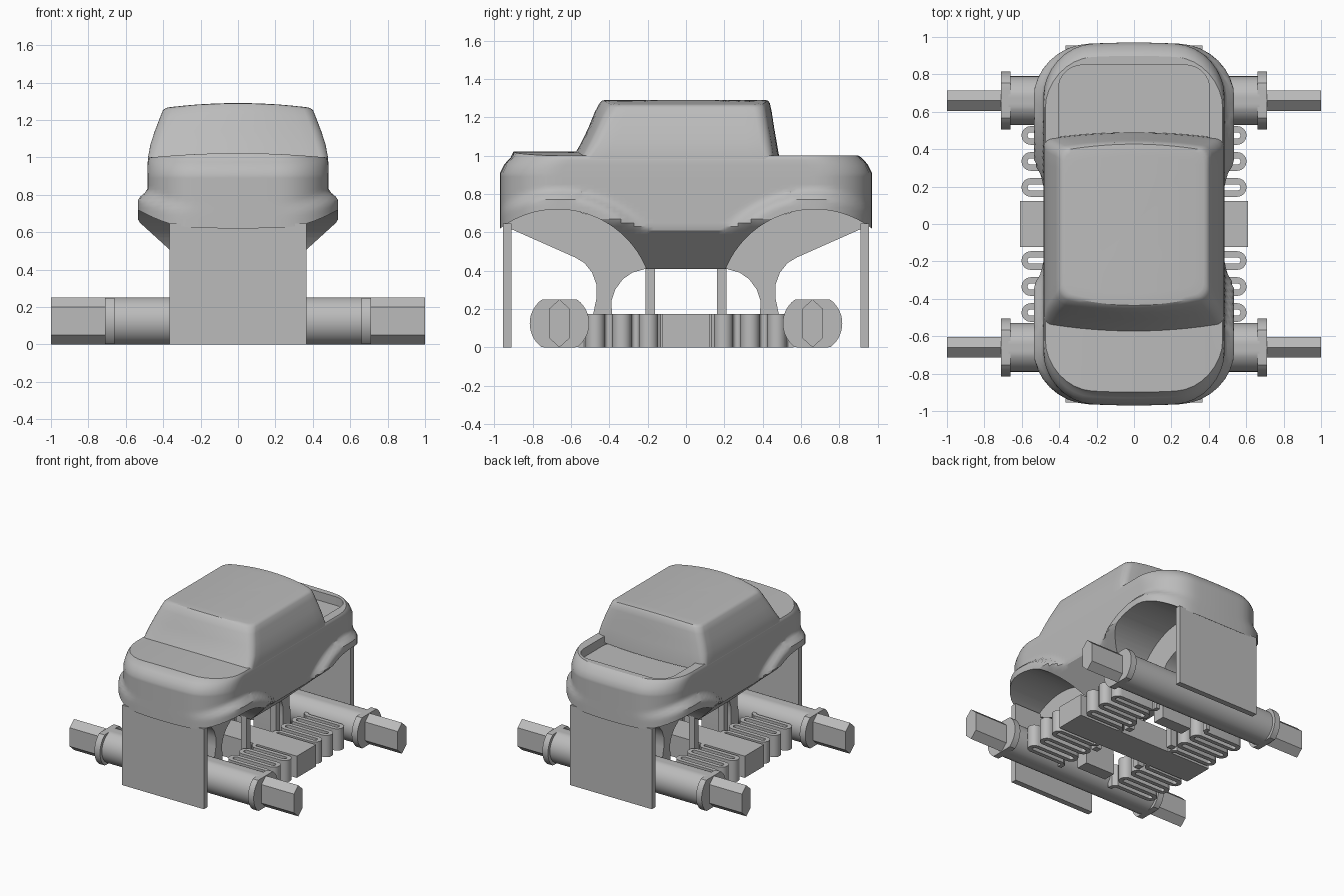
import bpy, bmesh, math

if "Cube" in bpy.data.objects:
    bpy.data.objects.remove(bpy.data.objects["Cube"])

grey = bpy.data.materials.new("light_grey")
grey.diffuse_color = (0.5, 0.5, 0.5, 1)
grey.use_nodes = True
grey.node_tree.nodes["Principled BSDF"].inputs["Base Color"].default_value = grey.diffuse_color


def activate(ob):
    bpy.ops.object.select_all(action='DESELECT')
    ob.select_set(True)
    bpy.context.view_layer.objects.active = ob


def loft(name, rings, smooth=True):
    """Closed solid skinned through rings of equal point count."""
    bm = bmesh.new()
    rows = [[bm.verts.new(p) for p in r] for r in rings]
    n = len(rows[0])
    for a, b in zip(rows, rows[1:]):
        for i in range(n):
            j = (i + 1) % n
            bm.faces.new((a[i], a[j], b[j], b[i]))
    bm.faces.new(rows[0][::-1])
    bm.faces.new(rows[-1])
    bmesh.ops.recalc_face_normals(bm, faces=bm.faces[:])
    me = bpy.data.meshes.new(name)
    bm.to_mesh(me)
    bm.free()
    ob = bpy.data.objects.new(name, me)
    bpy.context.collection.objects.link(ob)
    me.materials.append(grey)
    if smooth:
        activate(ob)
        bpy.ops.object.shade_smooth_by_angle(angle=math.radians(30))
    return ob


def box(name, x0, x1, y0, y1, z0, z1):
    return loft(name, [[(x0, y0, z), (x1, y0, z), (x1, y1, z), (x0, y1, z)]
                       for z in (z0, z1)], False)


def prism_x(name, profile, x0, x1, smooth=True):
    return loft(name, [[(x, y, z) for y, z in profile] for x in (x0, x1)], smooth)


def rounded_rect(a, b, r, nx=10, ny=40, nc=8):
    """Plan outline with half width a, half length b, corner radius r."""
    pts = []
    for k, (sx, sy) in enumerate(((1, 1), (-1, 1), (-1, -1), (1, -1))):
        cx, cy = sx * (a - r), sy * (b - r)
        for i in range(nc + 1):
            t = math.pi / 2 * (k + i / nc)
            pts.append((cx + r * math.cos(t), cy + r * math.sin(t)))
        n = nx if k % 2 == 0 else ny
        for i in range(1, n):
            f = i / n
            if k % 2 == 0:
                pts.append((cx * (1 - 2 * f), sy * b))
            else:
                pts.append((sx * a, cy * (1 - 2 * f)))
    return pts


def cut(ob, cutter):
    m = ob.modifiers.new("cut", 'BOOLEAN')
    m.operation, m.solver, m.object = 'DIFFERENCE', 'EXACT', cutter
    activate(ob)
    bpy.ops.object.modifier_apply(modifier=m.name)
    bpy.data.objects.remove(cutter)


def smoothstep(t):
    t = max(0, min(1, t))
    return t * t * (3 - 2 * t)


# Truck body: stacked outlines with flared arches and tucked-in sills
WHEEL_Y, ARCH_Z = 0.67, 0.22


def body_ring(z, a, b, r):
    ring = []
    for x, y in rounded_rect(a, b, r):
        y += math.copysign(0.03, y) * max(0, 1 - (x / 0.48) ** 2) * smoothstep((abs(y) - 0.6) / 0.3)
        d = math.hypot(abs(y) - WHEEL_Y, z - ARCH_Z)
        x *= 1 + 0.105 * smoothstep((0.61 - d) / 0.06)
        lim = 0.26 + 1.1 * (z - 0.41)
        ring.append((max(-lim, min(lim, x)), y, z))
    return ring


def hood_height(x, y):
    return 1.0 + 0.022 * max(0, 1 - (x / 0.46) ** 2) * smoothstep(-y / 0.3)


rings = [body_ring(0.41 + 0.02 * i, 0.485, 0.94, 0.26) for i in range(26)]
rings += [body_ring(z, a, b, 0.26) for z, a, b in
          ((0.95, 0.484, 0.92), (0.975, 0.483, 0.90), (0.99, 0.48, 0.885))]
edge = body_ring(1.0, 0.474, 0.87, 0.25)
for s in (1, 0.95, 0.85, 0.7, 0.5, 0.25, 0.03):
    rings.append([(x * s, y * s, hood_height(x * s, y * s)) for x, y, z in edge])
body = loft("truck_body", rings)

# Wheel arches and shallow cargo bed
for s in (-1, 1):
    circle = [(s * WHEEL_Y + 0.5 * math.cos(2 * math.pi * i / 96),
               ARCH_Z + 0.5 * math.sin(2 * math.pi * i / 96)) for i in range(96)]
    cut(body, prism_x("arch_cutter", circle, -1, 1))
bed = rounded_rect(0.405, 0.25, 0.13, 4, 4, 8)
cut(body, loft("bed_cutter", [[(x, y + 0.6, z) for x, y in bed] for z in (0.93, 1.2)]))
activate(body)
bpy.ops.object.shade_smooth_by_angle(angle=math.radians(30))

# Cabin with curved sides, raked windscreen and crowned roof
rings = []
for z, a, front, back, r in ((0.95, 0.482, -0.56, 0.455, 0.03), (1.0, 0.481, -0.53, 0.45, 0.04),
                             (1.07, 0.468, -0.49, 0.438, 0.05), (1.14, 0.445, -0.455, 0.425, 0.05),
                             (1.21, 0.418, -0.42, 0.412, 0.05), (1.25, 0.402, -0.395, 0.402, 0.05),
                             (1.263, 0.388, -0.38, 0.392, 0.05)):
    mid, half = (front + back) / 2, (back - front) / 2
    ring = []
    for x, y in rounded_rect(a, half, r, 12, 12, 5):
        c = max(0, 1 - (x / a) ** 2)
        bow = (-0.055 if y < 0 else 0.035) * c * abs(y / half)
        ring.append((x, y + mid + bow, z + 0.025 * c * smoothstep((z - 1.1) / 0.16)))
    rings.append(ring)
top = rings[-1]
for s in (0.96, 0.85, 0.65, 0.4, 0.03):
    rings.append([(x * s, y * s, 1.265 + 0.025 * max(0, 1 - (x * s / 0.388) ** 2))
                  for x, y, z in top])
loft("cabin", rings)

# Bumper plates, axles, struts and posts at both ends
strut = [(0.21, 0.41), (0.28, 0.39), (0.33, 0.355), (0.37, 0.30), (0.39, 0.24), (0.385, 0.17),
         (0.385, 0), (0.485, 0), (0.485, 0.17), (0.468, 0.25), (0.468, 0.33), (0.49, 0.39),
         (0.53, 0.44), (0.58, 0.47), (0.93, 0.625), (0.93, 0.67), (0.67, 0.74), (0.4, 0.66),
         (0.2, 0.5)]
for s, end in ((-1, "front"), (1, "rear")):
    box(end + "_plate", -0.365, 0.365, *sorted((s * 0.91, s * 0.955)), 0, 0.645)
    prism_x(end + "_strut", [(s * y, z) for y, z in strut], -0.13, 0.13)

    def axle_profile(r):
        return [(s * 0.66 + r * math.cos(2 * math.pi * i / 48),
                 0.125 + max(-0.125, min(0.125, r * math.sin(2 * math.pi * i / 48))))
                for i in range(48)]

    prism_x(end + "_axle", axle_profile(0.13), -0.67, 0.67)
    hexagon = [(s * 0.66 + y, z) for y, z in ((0, 0.25), (0.055, 0.2), (0.055, 0.05),
                                              (0, 0), (-0.055, 0.05), (-0.055, 0.2))]
    for sx, side in ((-1, "left"), (1, "right")):
        prism_x(f"{end}_{side}_flange", axle_profile(0.155), sx * 0.66, sx * 0.71)
        prism_x(f"{end}_{side}_hex_hub", hexagon, sx * 0.7, sx * 1.0, False)
        box(f"{end}_{side}_post", sx * 0.2 - 0.025, sx * 0.2 + 0.025,
            s * 0.187 - 0.025, s * 0.187 + 0.025, 0, 0.45)

        # Serpentine spring between the cross bar and the axle
        lines = [0.162, 0.229, 0.301, 0.368, 0.440, 0.507]
        path = [(0.24, 0.11), (0.24, 0.14)]
        for i in range(0, 6, 2):
            for k, (cx, d) in enumerate(((0.552, 1), (0.26, -1))):
                if i + k + 1 >= len(lines):
                    continue
                y0, y1 = lines[i + k], lines[i + k + 1]
                for j in range(9):
                    t = -math.pi / 2 + math.pi * j / 8
                    path.append((cx + d * (y1 - y0) / 2 * math.cos(t),
                                 (y0 + y1) / 2 + (y1 - y0) / 2 * math.sin(t)))
            if i == 0:
                path.insert(2, (0.262, 0.162))
        path += [(0.262, 0.507), (0.24, 0.525), (0.24, 0.56)]
        rings = []
        for i, (x, y) in enumerate(path):
            p, q = path[max(i - 1, 0)], path[min(i + 1, len(path) - 1)]
            dx, dy = q[0] - p[0], q[1] - p[1]
            k = 0.0165 / math.hypot(dx, dy)
            l, r = (x - dy * k, y + dx * k), (x + dy * k, y - dx * k)
            rings.append([(sx * u, s * v, z) for (u, v), z in
                          ((l, 0), (r, 0), (r, 0.175), (l, 0.175))])
        loft(f"{end}_{side}_spring", rings)

# Cross bar in the middle of the chassis
box("cross_bar", -0.61, 0.61, -0.122, 0.122, 0, 0.175)
